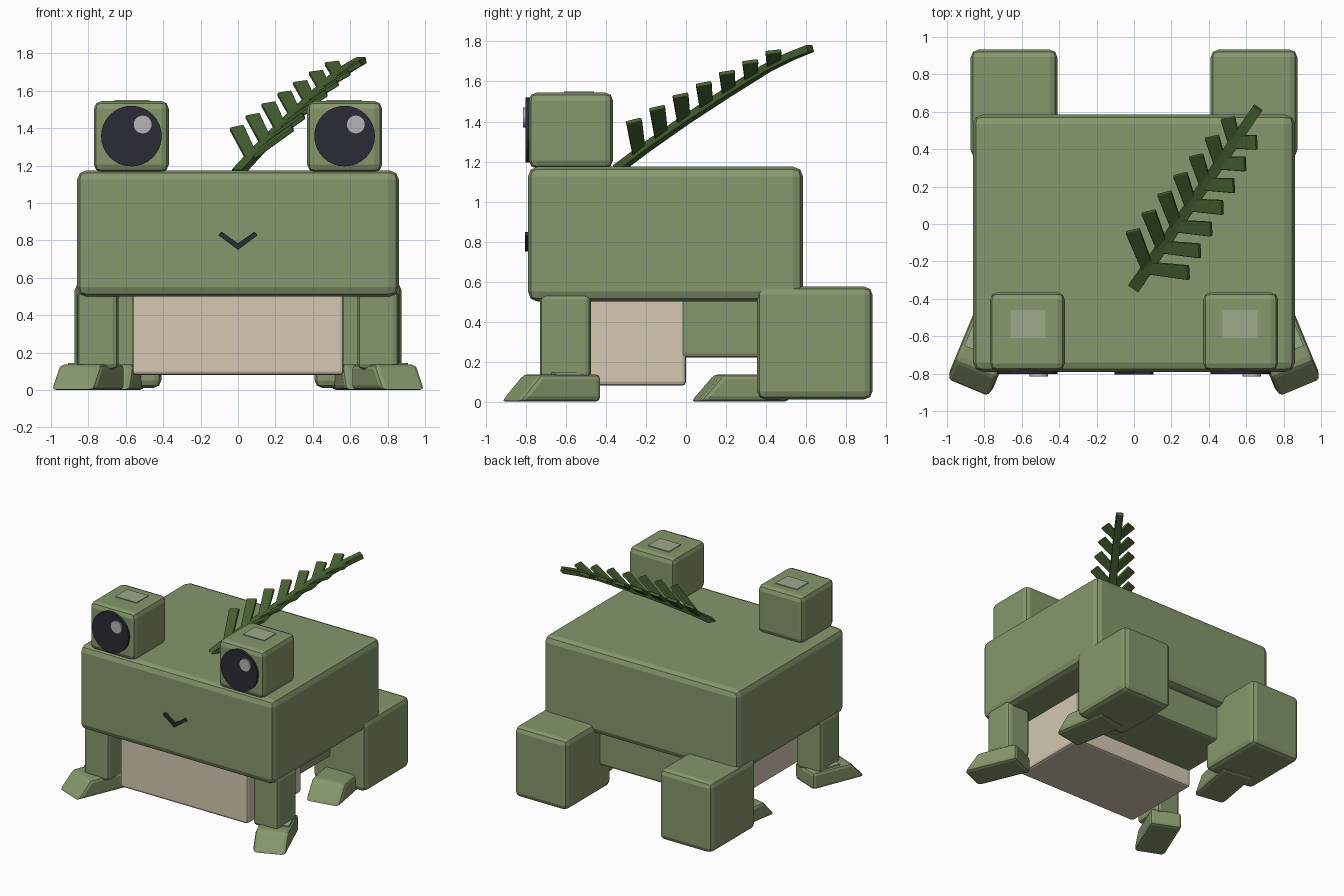
import bpy, bmesh, math
from mathutils import Vector, Matrix

if "Cube" in bpy.data.objects:
    bpy.data.objects.remove(bpy.data.objects["Cube"])


def material(name, rgb):
    m = bpy.data.materials.new(name)
    m.diffuse_color = (*rgb, 1)
    m.use_nodes = True
    m.node_tree.nodes["Principled BSDF"].inputs["Base Color"].default_value = m.diffuse_color
    return m


GREEN = material("skin_green", (0.24, 0.31, 0.15))
CREAM = material("belly_cream", (0.66, 0.58, 0.44))
DARK = material("dark", (0.022, 0.025, 0.034))
GLINT = material("glint", (0.46, 0.46, 0.46))
PALE = material("pale_green", (0.34, 0.40, 0.26))
FERN = material("fern_green", (0.06, 0.115, 0.03))


def finish(bm, name, mat, bevel=0.0, segments=2):
    bmesh.ops.recalc_face_normals(bm, faces=bm.faces)
    me = bpy.data.meshes.new(name)
    bm.to_mesh(me)
    bm.free()
    ob = bpy.data.objects.new(name, me)
    bpy.context.collection.objects.link(ob)
    me.materials.append(mat)
    if bevel:
        mod = ob.modifiers.new("bevel", 'BEVEL')
        mod.width, mod.segments = bevel, segments
    return ob


def box(name, lo, hi, mat, bevel=0.0):
    lo, hi = Vector(lo), Vector(hi)
    bm = bmesh.new()
    bmesh.ops.create_cube(bm, size=1, matrix=Matrix.Translation((lo + hi) / 2) @ Matrix.Diagonal((*(hi - lo), 1)))
    return finish(bm, name, mat, bevel)


def side_box(name, s, lo, hi, mat, bevel=0.0):
    xs = sorted((s * lo[0], s * hi[0]))
    return box(name, (xs[0], *lo[1:]), (xs[1], *hi[1:]), mat, bevel)


def prism(name, pts, extrude, mat, bevel=0.0):
    # extrude a closed 3D outline along a vector
    bm = bmesh.new()
    face = bm.faces.new([bm.verts.new(p) for p in pts])
    out = bmesh.ops.extrude_face_region(bm, geom=[face])["geom"]
    bmesh.ops.translate(bm, vec=extrude, verts=[v for v in out if isinstance(v, bmesh.types.BMVert)])
    return finish(bm, name, mat, bevel)


def disc(name, x, z, r, y0, y1, mat):
    bm = bmesh.new()
    m = Matrix.Translation((x, (y0 + y1) / 2, z)) @ Matrix.Rotation(math.pi / 2, 4, 'X')
    bmesh.ops.create_cone(bm, cap_ends=True, segments=32, radius1=r, radius2=r, depth=y1 - y0, matrix=m)
    return finish(bm, name, mat)


def foot(name, s, x, y, w, length, angle):
    # wedge-toed foot turned outward
    a, h = length / 2, 0.137
    ob = prism(name, [(-w / 2, -a, 0), (-w / 2, a, 0), (-w / 2, a, h), (-w / 2, -a + 0.12, h)],
               (w, 0, 0), GREEN, 0.025)
    ob.location = (s * x, y, 0)
    ob.rotation_euler.z = s * math.radians(angle)


# Body, belly and rump
box("body", (-0.86, -0.79, 0.5), (0.86, 0.585, 1.175), GREEN, 0.05)
box("belly", (-0.565, -0.69, 0.08), (0.565, 0.0, 0.54), CREAM, 0.02)
box("rump", (-0.565, -0.03, 0.22), (0.565, 0.5, 0.54), GREEN, 0.02)

for s, side in ((-1, "left"), (1, "right")):
    # Eyes
    side_box(f"eye_block_{side}", s, (0.37, -0.785, 1.165), (0.77, -0.365, 1.545), GREEN, 0.04)
    side_box(f"eye_top_patch_{side}", s, (0.472, -0.61, 1.53), (0.66, -0.46, 1.551), PALE)
    disc(f"pupil_{side}", s * 0.57, 1.358, 0.162, -0.803, -0.76, DARK)
    disc(f"glint_{side}", s * 0.57 + 0.06, 1.42, 0.05, -0.815, -0.79, GLINT)
    # Front legs
    side_box(f"front_leg_{side}", s, (0.64, -0.73, 0.11), (0.858, -0.475, 0.54), GREEN, 0.03)
    foot(f"front_foot_{side}", s, 0.804, -0.675, 0.25, 0.45, 22.5)
    patch = box(f"front_foot_patch_{side}", (-0.1, -0.08, 0.12), (0.1, 0.08, 0.146), PALE)
    patch.location = (s * 0.785, -0.615, 0)
    patch.rotation_euler.z = s * math.radians(22.5)
    # Hind legs
    side_box(f"hind_leg_{side}", s, (0.41, 0.355, 0.012), (0.873, 0.932, 0.575), GREEN, 0.04)
    foot(f"hind_foot_{side}", s, 0.67, 0.27, 0.27, 0.46, 10)

# Mouth
prism("mouth", [(x, -0.805, z) for x, z in ((-0.105, 0.828), (-0.088, 0.847), (0, 0.785), (0.088, 0.847),
                                            (0.105, 0.828), (0, 0.75))], (0, 0.04, 0), DARK)

# Fern stem
STEM = [(-0.34, 1.165), (-0.2, 1.27), (0, 1.41), (0.2, 1.54), (0.4, 1.665), (0.52, 1.725), (0.62, 1.765)]


def stem_point(y):
    for (y0, z0), (y1, z1) in zip(STEM, STEM[1:]):
        if y <= y1:
            break
    return Vector(((y + 0.34) * 0.69, y, z0 + (z1 - z0) * (y - y0) / (y1 - y0)))


bm = bmesh.new()
side_dir = Vector((0.94, -0.65, 0)).normalized()
rings = []
for i, (y, z) in enumerate(STEM):
    p = stem_point(y)
    t = (stem_point(min(y + 0.05, 0.62)) - stem_point(min(y, 0.57))).normalized()
    up = side_dir.cross(t)
    w = 0.033 - 0.001 * i
    rings.append([bm.verts.new(p + side_dir * a * w + up * b * 0.018)
                  for a, b in ((-1, -1), (1, -1), (1, 1), (-1, 1))])
for r0, r1 in zip(rings, rings[1:]):
    for k in range(4):
        bm.faces.new((r0[k], r0[(k + 1) % 4], r1[(k + 1) % 4], r1[k]))
bm.faces.new(rings[0])
bm.faces.new(rings[-1])
finish(bm, "fern_stem", FERN)

# Fern leaflets, shrinking toward the tip
for i in range(7):
    f = i / 6
    base = stem_point(-0.235 + 0.112 * i)
    tangent = Vector((0.47, 0.68, 0.56 - 0.2 * f))
    for side, d0, d1 in (("left", (-0.08, 0.20, 0.16), (-0.035, 0.13, 0.065)),
                         ("right", (0.22, -0.025, 0.16), (0.12, 0.0, 0.065))):
        d = Vector(d0).lerp(Vector(d1), f)
        n = d.normalized()
        wide = (tangent - n * tangent.dot(n)).normalized() * 0.04
        thick = n.cross(wide).normalized() * 0.024
        start = base - thick / 2
        prism(f"fern_leaf_{side}_{i + 1}",
              [start - wide * 0.85, start + wide * 0.85, start + d + wide, start + d - wide],
              thick, FERN, 0.006)
